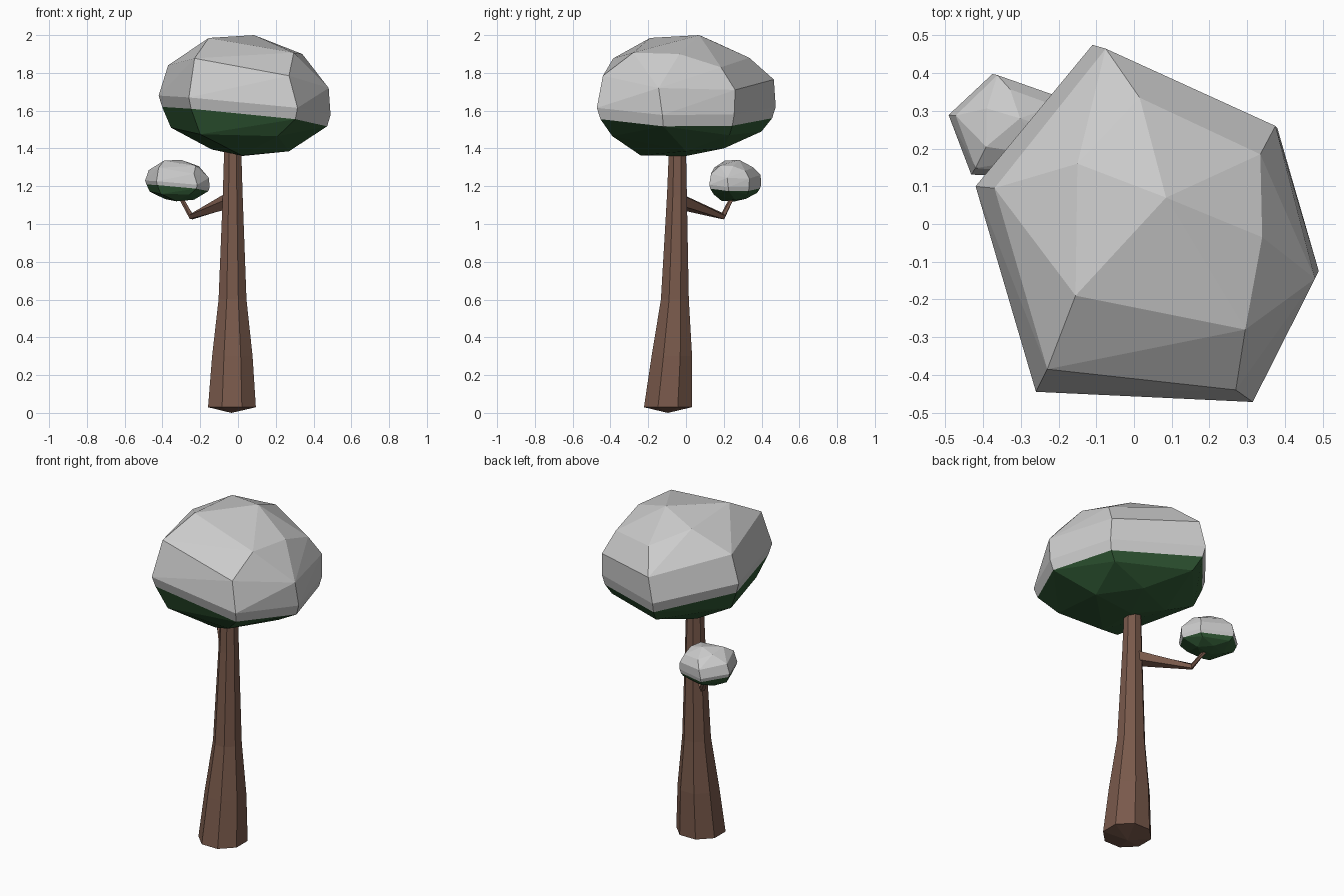
import bpy, bmesh
from math import sin, cos, pi
from mathutils import Vector

if "Cube" in bpy.data.objects:
    bpy.data.objects.remove(bpy.data.objects["Cube"])


def material(name, color):
    m = bpy.data.materials.new(name)
    m.diffuse_color = (*color, 1)
    m.use_nodes = True
    m.node_tree.nodes["Principled BSDF"].inputs["Base Color"].default_value = m.diffuse_color
    return m


def finish(name, bm, mat=None):
    me = bpy.data.meshes.new(name)
    bm.to_mesh(me)
    bm.free()
    if mat:
        me.materials.append(mat)
    ob = bpy.data.objects.new(name, me)
    bpy.context.collection.objects.link(ob)
    return ob


def tube(name, path, sides, phase, mat, upright=False, foot=None):
    """Low-poly limb through (x, y, z, radius) stations."""
    bm = bmesh.new()
    pts = [Vector(p[:3]) for p in path]
    rings = []
    for i, c in enumerate(pts):
        d = pts[min(i + 1, len(pts) - 1)] - pts[max(i - 1, 0)]
        d = Vector((0, 0, 1)) if upright else d.normalized()
        u = Vector((0, 1, 0)).cross(d).normalized()
        v = d.cross(u)
        rings.append([bm.verts.new(c + path[i][3] * (u * cos(phase + 2 * pi * k / sides)
                                                     + v * sin(phase + 2 * pi * k / sides)))
                      for k in range(sides)])
    for a, b in zip(rings, rings[1:]):
        for k in range(sides):
            n = (k + 1) % sides
            bm.faces.new((a[k], a[n], b[n], b[k]))
    bm.faces.new(rings[-1])
    if foot:
        tip = bm.verts.new(foot)
        for k in range(sides):
            bm.faces.new((tip, rings[0][(k + 1) % sides], rings[0][k]))
    else:
        bm.faces.new(rings[0][::-1])
    return finish(name, bm, mat)


def hull(name, points, cap_sign, place, mat=None):
    """Faceted convex lump, open where leaves and snow meet."""
    bm = bmesh.new()
    for p in points:
        bm.verts.new(p)
    bmesh.ops.convex_hull(bm, input=bm.verts[:])
    loose = [v for v in bm.verts if not v.link_faces]
    bmesh.ops.delete(bm, geom=loose, context='VERTS')
    bmesh.ops.recalc_face_normals(bm, faces=bm.faces[:])
    cap = [f for f in bm.faces if f.normal.z * cap_sign > 0.8
           and all(tuple(round(c, 3) for c in v.co) in seam_keys for v in f.verts)]
    bmesh.ops.delete(bm, geom=cap, context='FACES')
    bmesh.ops.dissolve_limit(bm, angle_limit=0.07, verts=bm.verts[:], edges=bm.edges[:])
    for v in bm.verts:
        v.co = place(v.co)
    return finish(name, bm, mat)


bark = material("bark", (0.19, 0.10, 0.07))
leaf = material("leaf", (0.03, 0.10, 0.035))

# Trunk with flared foot
tube("trunk", [(-0.032, -0.096, 0.03, 0.137), (-0.030, -0.075, 0.30, 0.116),
               (-0.029, -0.059, 0.60, 0.080), (-0.028, -0.048, 1.15, 0.057),
               (-0.028, -0.045, 1.42, 0.048)], 8, pi / 8, bark, True, (-0.035, -0.096, 0))

# Side branch
tube("branch", [(-0.05, -0.03, 1.12, 0.045), (-0.246, 0.195, 1.04, 0.018),
                (-0.31, 0.25, 1.15, 0.012)], 5, 0, bark)

# Crown shape: widest rim, upper shoulder, top and underside
rim = [(-0.11, 0.475, 1.62), (0.38, 0.255, 1.58), (0.49, -0.125, 1.577),
       (0.315, -0.472, 1.615), (-0.26, -0.445, 1.67), (-0.42, 0.10, 1.68)]
top = [(-0.075, 0.465, 1.765), (0.375, 0.26, 1.71), (0.48, -0.145, 1.72),
       (0.27, -0.44, 1.785), (-0.23, -0.385, 1.877), (-0.37, 0.095, 1.84),
       (0.335, 0.185, 1.83), (0.34, -0.035, 1.90), (0.295, -0.28, 1.907),
       (0.015, 0.335, 1.88), (-0.15, 0.16, 1.96), (-0.155, -0.19, 1.985), (0.085, 0.07, 2.0)]
under = [(-0.355, 0.08, 1.51), (-0.20, -0.38, 1.475), (0.21, -0.39, 1.465),
         (0.44, -0.10, 1.52), (0.33, 0.23, 1.47), (-0.08, 0.40, 1.49),
         (0.27, 0.0, 1.385), (0.02, -0.24, 1.363), (0.02, 0.0, 1.36),
         (-0.14, 0.10, 1.395), (0.10, 0.20, 1.40)]
seam = [(0.035 + (x - 0.035) * 0.96, y * 0.96, z - 0.06) for x, y, z in rim]
seam_keys = {tuple(round(c, 3) for c in p) for p in seam}


def small(p):
    return Vector((-0.321 + (p.x - 0.035) * 0.375, 0.26 + p.y * 0.29, 1.12 + (p.z - 1.36) * 0.344))


# Large and small crowns, each leaves with a snow cap
for label, place in (("large", lambda p: p), ("small", small)):
    hull(label + "_leaves", under + seam, 1, place, leaf)
    hull(label + "_snow_cap", top + rim + seam, -1, place)
